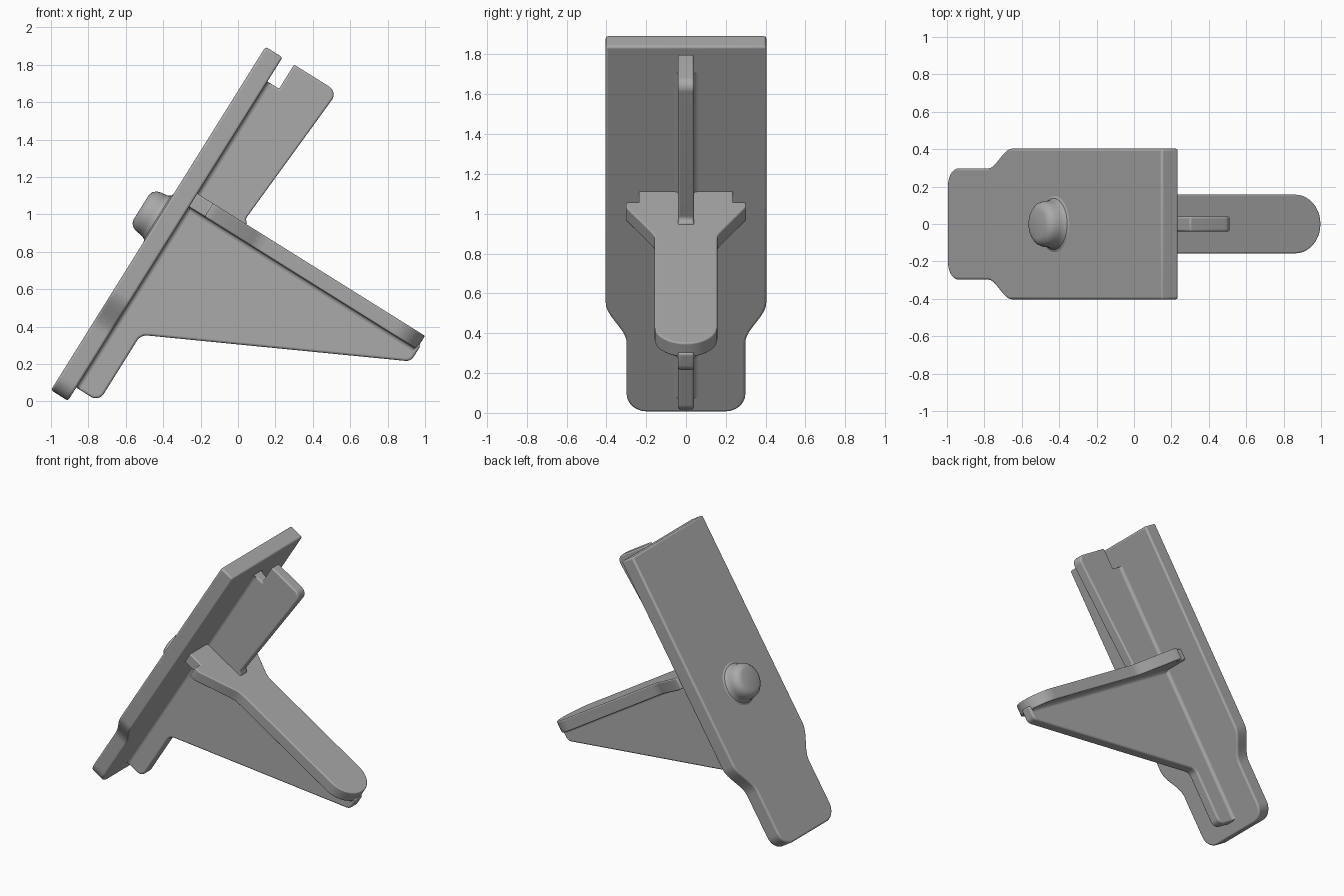
import bpy, bmesh, math
from mathutils import Vector

if "Cube" in bpy.data.objects:
    bpy.data.objects.remove(bpy.data.objects["Cube"])

# Tilted frame: a runs up the plate, b runs out from its back face, y is width
TILT = math.radians(58)
ORIGIN = Vector((-1.0, 0, 0.06))
A = Vector((math.cos(TILT), 0, math.sin(TILT)))
B = Vector((math.sin(TILT), 0, -math.cos(TILT)))
Y = Vector((0, 1, 0))

grey = bpy.data.materials.new("mid grey")
grey.diffuse_color = (0.40, 0.40, 0.40, 1)
grey.use_nodes = True
grey.node_tree.nodes["Principled BSDF"].inputs["Base Color"].default_value = grey.diffuse_color


def place(a, b, y):
    return ORIGIN + A * a + B * b + Y * y


def finish(name, bm, bevel=0.0):
    bmesh.ops.recalc_face_normals(bm, faces=bm.faces)
    mesh = bpy.data.meshes.new(name)
    bm.to_mesh(mesh)
    bm.free()
    mesh.materials.append(grey)
    ob = bpy.data.objects.new(name, mesh)
    bpy.context.collection.objects.link(ob)
    bpy.ops.object.select_all(action='DESELECT')
    ob.select_set(True)
    bpy.context.view_layer.objects.active = ob
    if bevel:
        mod = ob.modifiers.new("soft edges", 'BEVEL')
        mod.width = bevel
        mod.segments = 3
        mod.limit_method = 'ANGLE'
        mod.angle_limit = math.radians(40)
    bpy.ops.object.shade_smooth_by_angle(angle=math.radians(35))
    return ob


def prism(name, pts, lo, hi, mapping, bevel=0.0):
    """Extrude a 2D outline from lo to hi; mapping(p, q, depth) gives the position."""
    bm = bmesh.new()
    ends = [[bm.verts.new(mapping(p, q, d)) for p, q in pts] for d in (lo, hi)]
    bm.faces.new(ends[0])
    bm.faces.new(ends[1])
    for i in range(len(pts)):
        j = (i + 1) % len(pts)
        bm.faces.new((ends[0][i], ends[0][j], ends[1][j], ends[1][i]))
    return finish(name, bm, bevel)


def rounded(corners, steps=6):
    """Outline from (p, q, radius) corners."""
    out = []
    for i, (p, q, r) in enumerate(corners):
        c = Vector((p, q))
        if r == 0:
            out.append((p, q))
            continue
        d0 = (Vector(corners[i - 1][:2]) - c).normalized()
        d1 = (Vector(corners[(i + 1) % len(corners)][:2]) - c).normalized()
        half = d0.angle(d1) / 2
        mid = c + (d0 + d1).normalized() * (r / math.sin(half))
        s = c + d0 * (r / math.tan(half)) - mid
        e = c + d1 * (r / math.tan(half)) - mid
        for k in range(steps + 1):
            v = (s.lerp(e, k / steps)).normalized() * r + mid
            out.append((v.x, v.y))
    return out


def mirrored(side):
    """Close a half outline (p, y) across y = 0."""
    return side + [(p, -y) for p, y in reversed(side) if y > 1e-5]


T = 0.107  # plate thickness

# Back plate: narrow rounded foot, S-curved shoulders, square top
side = [(0.1 - 0.1 * math.cos(t), 0.198 + 0.1 * math.sin(t))
        for t in (math.pi / 2 * k / 8 for k in range(9))]
for k in range(13):
    t = k / 12
    side.append((0.405 + 0.235 * t, 0.298 + 0.105 * t * t * (3 - 2 * t)))
side.append((2.165, 0.403))
prism("back_plate", mirrored(side), 0, T, lambda a, y, b: place(a, b, y), 0.012)

# Shelf: notched wings at the plate, straight tongue, round tip
shelf = [(0.09, 0.237), (0.205, 0.237), (0.205, 0.302), (0.25, 0.302)]
shelf += [(0.49, 0.172), (0.52, 0.160), (0.56, 0.157)]
shelf += [(1.385 + 0.157 * math.sin(t), 0.157 * math.cos(t))
          for t in (math.pi / 2 * k / 10 for k in range(11))]
shelf[-1] = (1.542, 0.0)
prism("shelf", mirrored(shelf), 1.222, 1.306, lambda b, y, a: place(a, b, y), 0.008)

# Lower rib: gusset under the shelf running down to the foot
lower = rounded([(0.083, 0.08, 0), (0.083, 0.25, 0.05), (0.505, 0.25, 0.06),
                 (1.15, 1.55, 0.045), (1.25, 1.55, 0), (1.25, 0.08, 0)])
prism("lower_rib", lower, -0.04, 0.04, lambda a, b, y: place(a, b, y), 0.012)

# Upper rib: fin above the shelf with a slot at the plate
upper = rounded([(1.28, 0.08, 0), (1.28, 0.42, 0), (1.307, 0.42, 0), (1.33, 0.397, 0),
                 (2.165, 0.455, 0.05), (2.165, 0.18, 0), (2.013, 0.18, 0), (2.013, 0.08, 0)])
prism("upper_rib", upper, -0.04, 0.04, lambda a, b, y: place(a, b, y), 0.01)

# Small fillets where the ribs meet the plate and the shelf
R = 0.02
arc = [(R - R * math.sin(t), R - R * math.cos(t))
       for t in (math.pi / 2 * k / 4 for k in range(5))]
cove = [(-0.005, -0.005), (R, -0.005)] + arc + [(-0.005, R)]
for s, label in ((-1, "front"), (1, "back")):
    prism("plate_fillet_" + label, cove, 0.09, 2.01,
          lambda p, q, a: place(a, T + q, s * (0.04 + p)))
    prism("shelf_fillet_" + label, cove, 0.1, 1.53,
          lambda p, q, b: place(1.222 - q, b, s * (0.04 + p)))

# Round button on the outer face
profile = [(0.15, -0.01), (0.15, 0.0), (0.137, 0.006), (0.129, 0.02), (0.125, 0.04),
           (0.123, 0.062), (0.115, 0.085), (0.099, 0.102), (0.077, 0.109)]
N = 40
bm = bmesh.new()
rings = [[bm.verts.new(place(1.085 + r * math.cos(2 * math.pi * k / N), -h,
                             r * math.sin(2 * math.pi * k / N))) for k in range(N)]
         for r, h in profile]
for r0, r1 in zip(rings, rings[1:]):
    for k in range(N):
        j = (k + 1) % N
        bm.faces.new((r0[k], r0[j], r1[j], r1[k]))
bm.faces.new(rings[0])
bm.faces.new(rings[-1])
finish("button", bm)
